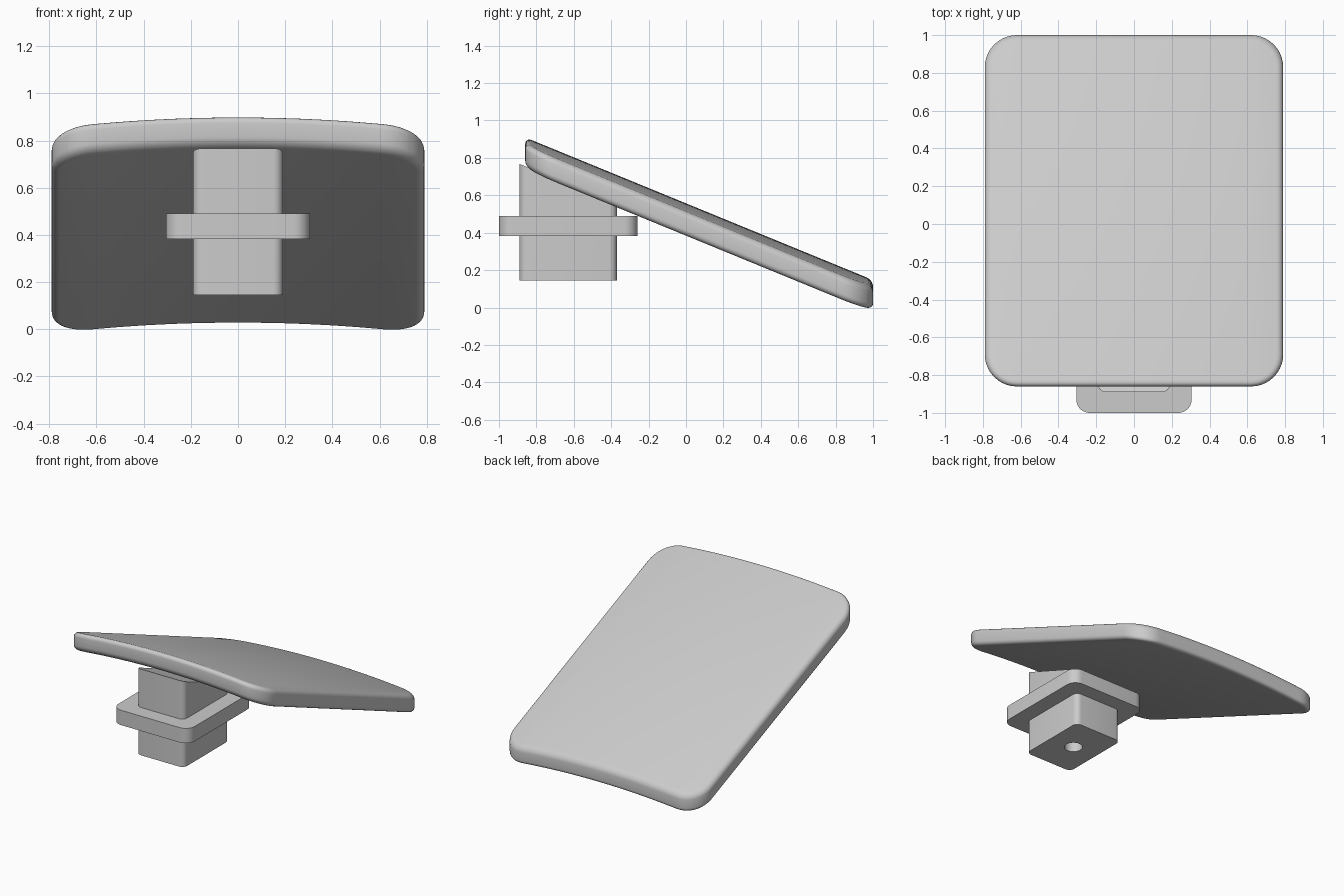
import bpy, bmesh, math
from mathutils import Vector

if "Cube" in bpy.data.objects:
    bpy.data.objects.remove(bpy.data.objects["Cube"], do_unlink=True)

GREY = (0.6, 0.6, 0.6, 1)
grey = bpy.data.materials.new("light grey plastic")
grey.use_nodes = True
grey.diffuse_color = GREY
grey.node_tree.nodes["Principled BSDF"].inputs["Base Color"].default_value = GREY


def rounded_slab(x, y0, y1, z0, z1, radius, steps=8):
    """Prism with a rounded rectangle as its plan."""
    bm = bmesh.new()
    ring = []
    corners = [(x, y1), (-x, y1), (-x, y0), (x, y0)]
    signs = [(1, 1), (-1, 1), (-1, -1), (1, -1)]
    for quarter, ((cx, cy), (sx, sy)) in enumerate(zip(corners, signs)):
        for i in range(steps + 1):
            a = (quarter + i / steps) * math.pi / 2
            ring.append(bm.verts.new((cx - sx * radius + radius * math.cos(a),
                                      cy - sy * radius + radius * math.sin(a), z0)))
    base = bm.faces.new(ring)
    extruded = bmesh.ops.extrude_face_region(bm, geom=[base], use_keep_orig=True)
    top = [g for g in extruded["geom"] if isinstance(g, bmesh.types.BMVert)]
    bmesh.ops.translate(bm, verts=top, vec=(0, 0, z1 - z0))
    bmesh.ops.recalc_face_normals(bm, faces=bm.faces)
    return bm


def finish(bm, name):
    mesh = bpy.data.meshes.new(name)
    bm.to_mesh(mesh)
    bm.free()
    mesh.materials.append(grey)
    obj = bpy.data.objects.new(name, mesh)
    bpy.context.collection.objects.link(obj)
    return obj


def smooth(obj):
    bpy.ops.object.select_all(action='DESELECT')
    obj.select_set(True)
    bpy.context.view_layer.objects.active = obj
    bpy.ops.object.shade_smooth_by_angle(angle=math.radians(35))


# Sloping pad: filleted slab, sliced lengthwise, then tilted and arched
bm = rounded_slab(0.79, -0.86, 1.0, 0.427, 0.557, 0.17, 10)
rims = [e for e in bm.edges if abs(e.verts[0].co.z - e.verts[1].co.z) < 1e-5]
bmesh.ops.bevel(bm, geom=rims, offset=0.035, segments=5, profile=0.5, affect='EDGES')
SLICES = 24
for i in range(1, SLICES):
    cut = Vector((-0.79 + 1.58 * i / SLICES, 0, 0))
    bmesh.ops.bisect_plane(bm, geom=bm.verts[:] + bm.edges[:] + bm.faces[:],
                           plane_co=cut, plane_no=(1, 0, 0), dist=1e-5)
for v in bm.verts:
    v.co.z -= 0.41 * v.co.y + 0.075 * v.co.x ** 2
smooth(finish(bm, "pad"))

# Stem with a top that follows the slope of the pad
bm = rounded_slab(0.19, -0.89, -0.37, 0.145, 0.767, 0.04, 6)
for v in bm.verts:
    if v.co.z > 0.5:
        v.co.z -= 0.39 * (v.co.y + 0.89)
stem = finish(bm, "stem")

# Blind round hole in the underside of the stem
bm = bmesh.new()
bmesh.ops.create_cone(bm, cap_ends=True, segments=32, radius1=0.06, radius2=0.06, depth=0.6)
bmesh.ops.translate(bm, verts=bm.verts, vec=(0, -0.63, 0.145))
cutter = finish(bm, "hole_cutter")
cutter.hide_render = True
hole = stem.modifiers.new("hole", 'BOOLEAN')
hole.operation = 'DIFFERENCE'
hole.solver = 'EXACT'
hole.object = cutter
bpy.context.view_layer.objects.active = stem
bpy.ops.object.modifier_apply(modifier=hole.name)
bpy.data.objects.remove(cutter, do_unlink=True)
smooth(stem)

# Collar around the stem
smooth(finish(rounded_slab(0.305, -1.0, -0.26, 0.383, 0.49, 0.07), "collar"))
